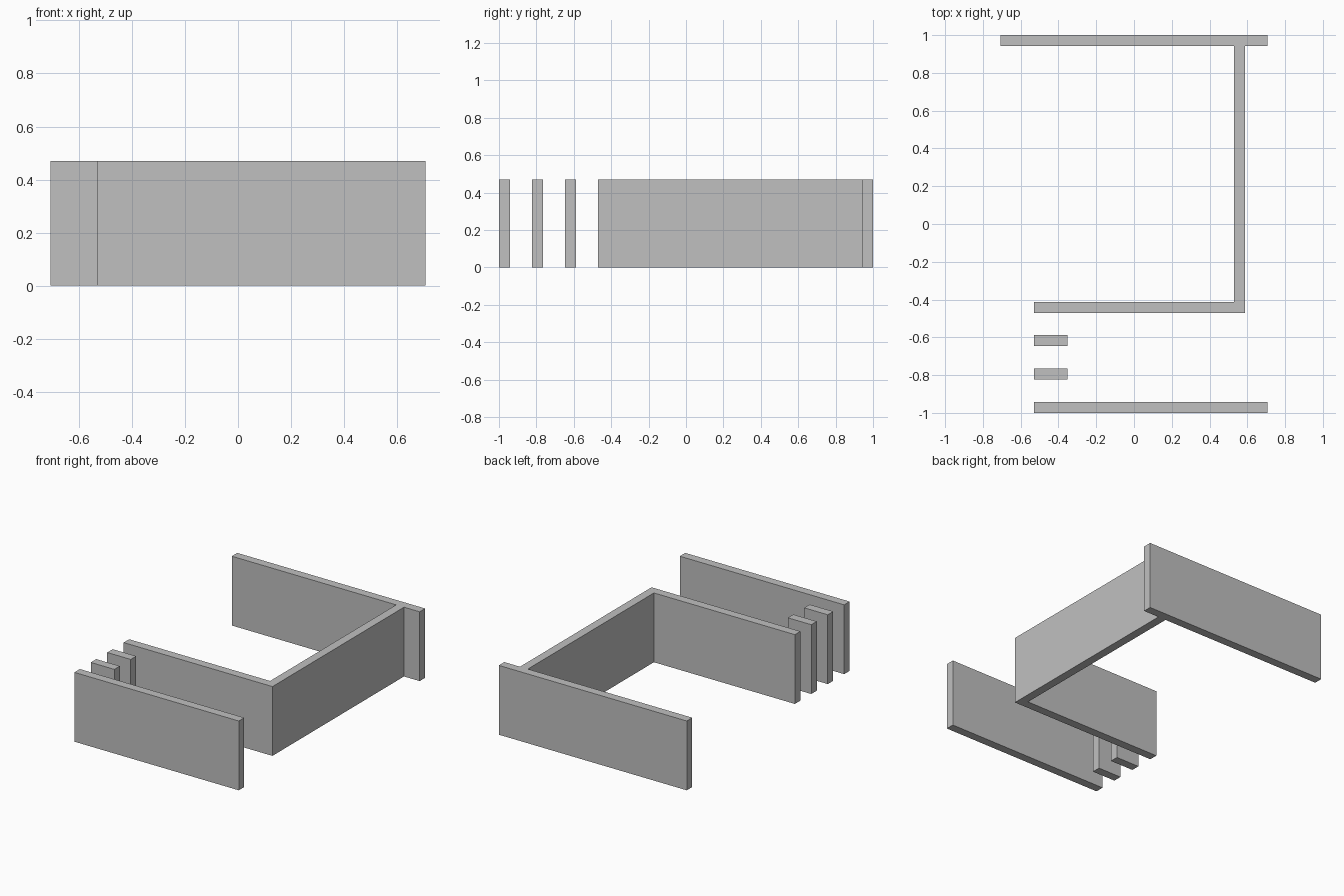
import bpy
import bmesh

cube = bpy.data.objects.get("Cube")
if cube:
    bpy.data.objects.remove(cube, do_unlink=True)

U = 1 / 17          # wall thickness, the unit of the plan
HEIGHT = 8 * U

grey = bpy.data.materials.new("plain_grey")
grey.use_nodes = True
colour = (0.53, 0.53, 0.53, 1)
grey.diffuse_color = colour
grey.node_tree.nodes["Principled BSDF"].inputs["Base Color"].default_value = colour


def extrude_plan(name, plan):
    """Raise a counter-clockwise floor outline, given in units, to wall height."""
    bm = bmesh.new()
    floor = bm.faces.new([bm.verts.new((x * U, y * U, 0)) for x, y in plan])
    raised = bmesh.ops.extrude_face_region(bm, geom=[floor], use_keep_orig=True)
    top = [v for v in raised["geom"] if isinstance(v, bmesh.types.BMVert)]
    bmesh.ops.translate(bm, verts=top, vec=(0, 0, HEIGHT))
    bmesh.ops.recalc_face_normals(bm, faces=bm.faces)
    mesh = bpy.data.meshes.new(name)
    bm.to_mesh(mesh)
    bm.free()
    mesh.materials.append(grey)
    obj = bpy.data.objects.new(name, mesh)
    bpy.context.collection.objects.link(obj)
    return obj


def straight_wall(name, x0, x1, y0):
    return extrude_plan(name, [(x0, y0), (x1, y0), (x1, y0 + 1), (x0, y0 + 1)])


# Joined back, side and inner walls
extrude_plan("joined_walls", [
    (-9, -8), (10, -8), (10, 16), (12, 16), (12, 17),
    (-12, 17), (-12, 16), (9, 16), (9, -7), (-9, -7),
])

# Free-standing front wall
straight_wall("front_wall", -9, 12, -17)

# Two short fins in the opening
for i, y in enumerate((-14, -11), 1):
    straight_wall(f"short_fin_{i}", -9, -6, y)
